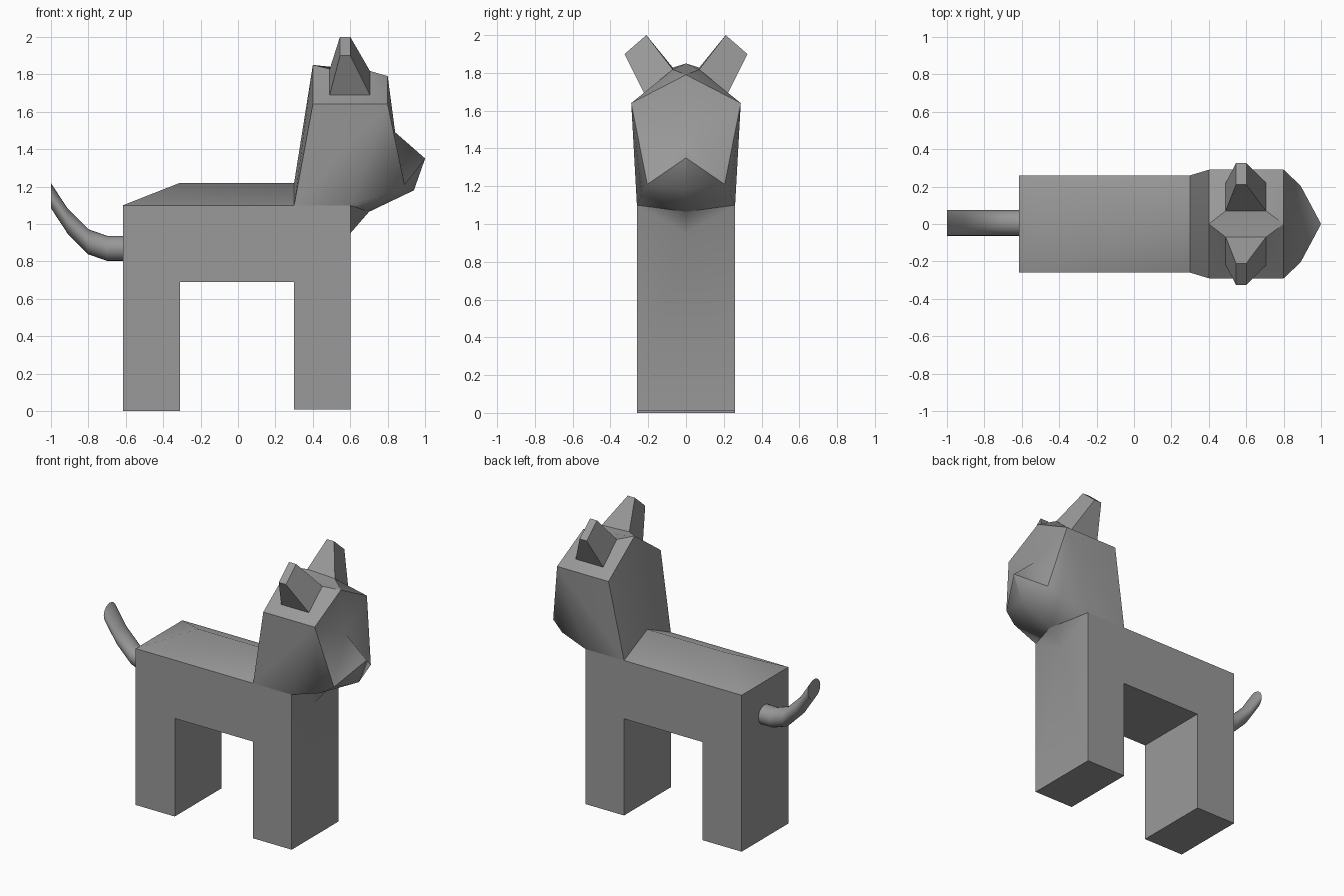
import bpy, bmesh, math

if "Cube" in bpy.data.objects:
    bpy.data.objects.remove(bpy.data.objects["Cube"])

grey = bpy.data.materials.new("dark_grey")
grey.diffuse_color = (0.32, 0.32, 0.32, 1)
grey.use_nodes = True
grey.node_tree.nodes["Principled BSDF"].inputs["Base Color"].default_value = grey.diffuse_color


def finish(name, bm, angle):
    bmesh.ops.recalc_face_normals(bm, faces=bm.faces)
    me = bpy.data.meshes.new(name)
    bm.to_mesh(me)
    bm.free()
    me.materials.append(grey)
    ob = bpy.data.objects.new(name, me)
    bpy.context.collection.objects.link(ob)
    bpy.ops.object.select_all(action='DESELECT')
    ob.select_set(True)
    bpy.context.view_layer.objects.active = ob
    bpy.ops.object.shade_smooth_by_angle(angle=math.radians(angle))
    return ob


def mirrored(name, pts, faces, angle):
    """Build the +y half and its mirror image, welded on y = 0."""
    bm = bmesh.new()
    for side in (1, -1):
        vs = [bm.verts.new((x, side * y, z)) for x, y, z in pts]
        for f in faces:
            bm.faces.new([vs[i] for i in f])
    bmesh.ops.remove_doubles(bm, verts=bm.verts, dist=0.0001)
    return finish(name, bm, angle)


# Body and legs: side profile spanning the full width, ridged back, small chest swell
W = 0.26
profile = [(-0.615, 1.1), (-0.615, 0), (-0.31, 0), (-0.31, 0.69), (0.3, 0.69),
           (0.3, 0.01), (0.6, 0.01), (0.6, 1.1), (0.3, 1.1)]
pts = [(x, W, z) for x, z in profile] + [(x, 0, z) for x, z in profile[:7]]
pts += [(0.6, 0, 0.95), (-0.31, 0, 1.22), (0.3, 0, 1.22), (0.7, 0, 1.065)]
faces = [tuple(range(9))] + [(i, i + 1, i + 10, i + 9) for i in range(7)]
faces += [(0, 9, 17), (0, 17, 18, 8), (8, 18, 19, 7), (7, 19, 16)]
mirrored("body_and_legs", pts, faces, 55)

# Head: neck, skull, muzzle, with the ear bases let into the top
ear_base = [(0.49, 0.22, 1.69), (0.705, 0.22, 1.69), (0.705, 0.07, 1.818), (0.49, 0.07, 1.828)]
head = [(0.30, W, 1.10), (0.30, 0, 1.22),       # neck base
        (0.40, 0.29, 1.64), (0.40, 0, 1.85),    # back of skull
        (0.80, 0.29, 1.64), (0.80, 0, 1.79),    # forehead
        (0.84, 0, 1.49), (1.00, 0, 1.35),       # brow, nose
        (0.89, 0.205, 1.21), (0.94, 0, 1.18),   # cheek, chin
        (0.60, W, 1.10), (0.70, 0, 1.065),      # jaw, throat
        (0.80, 0.235, 1.155)] + ear_base        # jaw middle, 13-16 ear base
faces = [(0, 1, 3, 2), (4, 5, 6), (4, 6, 8), (6, 7, 8),
         (2, 4, 14, 13), (4, 5, 15, 14), (3, 2, 13, 16), (3, 16, 15, 5), (13, 14, 15, 16),
         (7, 9, 8), (8, 9, 12), (12, 9, 11), (12, 11, 10),
         (0, 2, 4, 10), (10, 4, 12), (12, 4, 8), (0, 10, 11, 1)]
ob = mirrored("head", head, faces, 28)

# Soften the face and the muzzle underside, keeping the crease between them
bm = bmesh.new()
bm.from_mesh(ob.data)
for e in bm.edges:
    upper = all(f.normal.x > 0.4 and f.normal.z > -0.1 for f in e.link_faces)
    lower = all(f.normal.z < -0.1 and f.calc_center_median().x > 0.62 for f in e.link_faces)
    centre = all(abs(v.co.y) < 0.001 for v in e.verts)
    if upper or (lower and not centre):
        e.smooth = True
bm.to_mesh(ob.data)
bm.free()

# Ears: tapered four-sided blocks leaning outwards
ear_tip = [(0.545, 0.325, 1.90), (0.60, 0.325, 1.90), (0.60, 0.21, 2.0), (0.545, 0.21, 2.0)]
for side, name in ((1, "ear_left"), (-1, "ear_right")):
    bm = bmesh.new()
    low, top = [[bm.verts.new((x, side * y, z)) for x, y, z in ring]
                for ring in (ear_base, ear_tip)]
    bm.faces.new(low)
    bm.faces.new(top)
    for i in range(4):
        j = (i + 1) % 4
        bm.faces.new((low[i], low[j], top[j], top[i]))
    finish(name, bm, 20)

# Tail: upright rings swept along a rising path
N = 20
bm = bmesh.new()
rings = []
for x, z in ((-0.60, 0.87), (-0.70, 0.87), (-0.80, 0.905), (-0.91, 1.015), (-1.0, 1.152)):
    rings.append([bm.verts.new((x, 0.005 + 0.069 * math.cos(2 * math.pi * k / N),
                                z + 0.067 * math.sin(2 * math.pi * k / N)))
                  for k in range(N)])
for a, b in zip(rings, rings[1:]):
    for k in range(N):
        j = (k + 1) % N
        bm.faces.new((a[k], a[j], b[j], b[k]))
bm.faces.new(rings[0])
bm.faces.new(rings[-1])
finish("tail", bm, 35)
